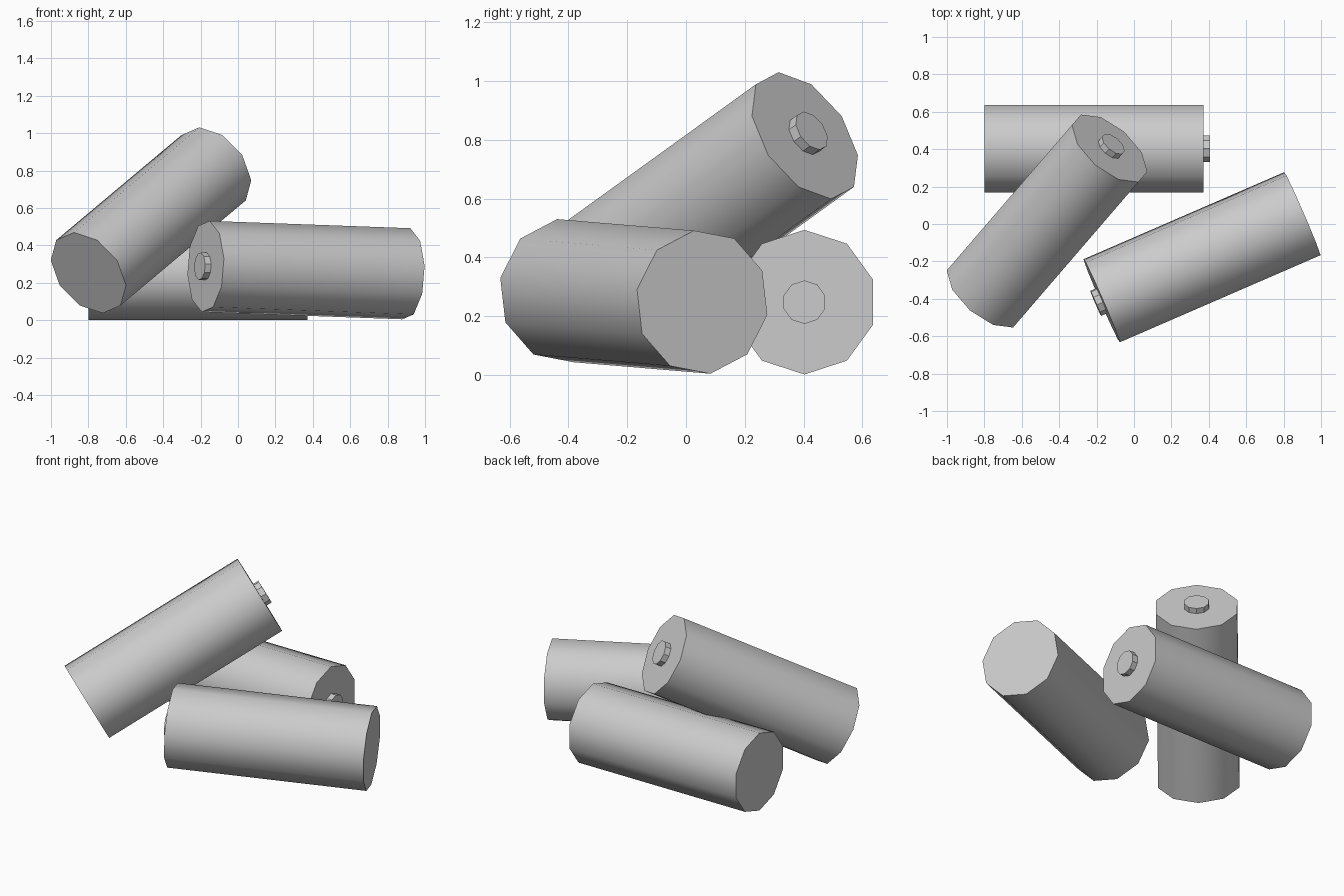
import bpy
from math import radians
from mathutils import Vector, Matrix

if "Cube" in bpy.data.objects:
    bpy.data.objects.remove(bpy.data.objects["Cube"])

SIDES, RADIUS, LENGTH = 10, 0.246, 1.17
NUB_RADIUS, NUB_HEIGHT = 0.074, 0.035


def cylinder(name, radius, depth, matrix, smooth):
    bpy.ops.mesh.primitive_cylinder_add(vertices=SIDES, radius=radius, depth=depth)
    ob = bpy.context.object
    ob.name = name
    if smooth:
        bpy.ops.object.shade_smooth_by_angle(angle=radians(40))
    ob.matrix_world = matrix
    return ob


def battery(name, base, tip, up):
    """Battery from base centre towards tip; a corner of the decagon points along up."""
    base = Vector(base)
    axis = (Vector(tip) - base).normalized()
    up = Vector(up)
    y = (up - axis * up.dot(axis)).normalized()
    x = y.cross(axis)
    rot = Matrix((x, y, axis)).transposed().to_4x4()

    def place(height):
        return Matrix.Translation(base + axis * height) @ rot

    # main can, with smooth sides and crisp ends
    cylinder(name + "_body", RADIUS, LENGTH, place(LENGTH / 2), True)
    # small faceted contact on the tip
    cylinder(name + "_contact", NUB_RADIUS, NUB_HEIGHT,
             place(LENGTH + NUB_HEIGHT / 2), False)


# battery lying flat at the back
battery("back_battery", (-0.798, 0.403, 0.248), (0.372, 0.403, 0.248), (0, 0, 1))
# battery leaning on top of it
battery("leaning_battery", (-0.80, -0.373, 0.253), (-0.13, 0.405, 0.815), (0, 0, 1))
# slightly tilted, slightly rolled battery at the front
battery("front_battery", (0.90, 0.055, 0.248), (-0.172, -0.41, 0.287),
        (0.055, -0.127, 0.99))
